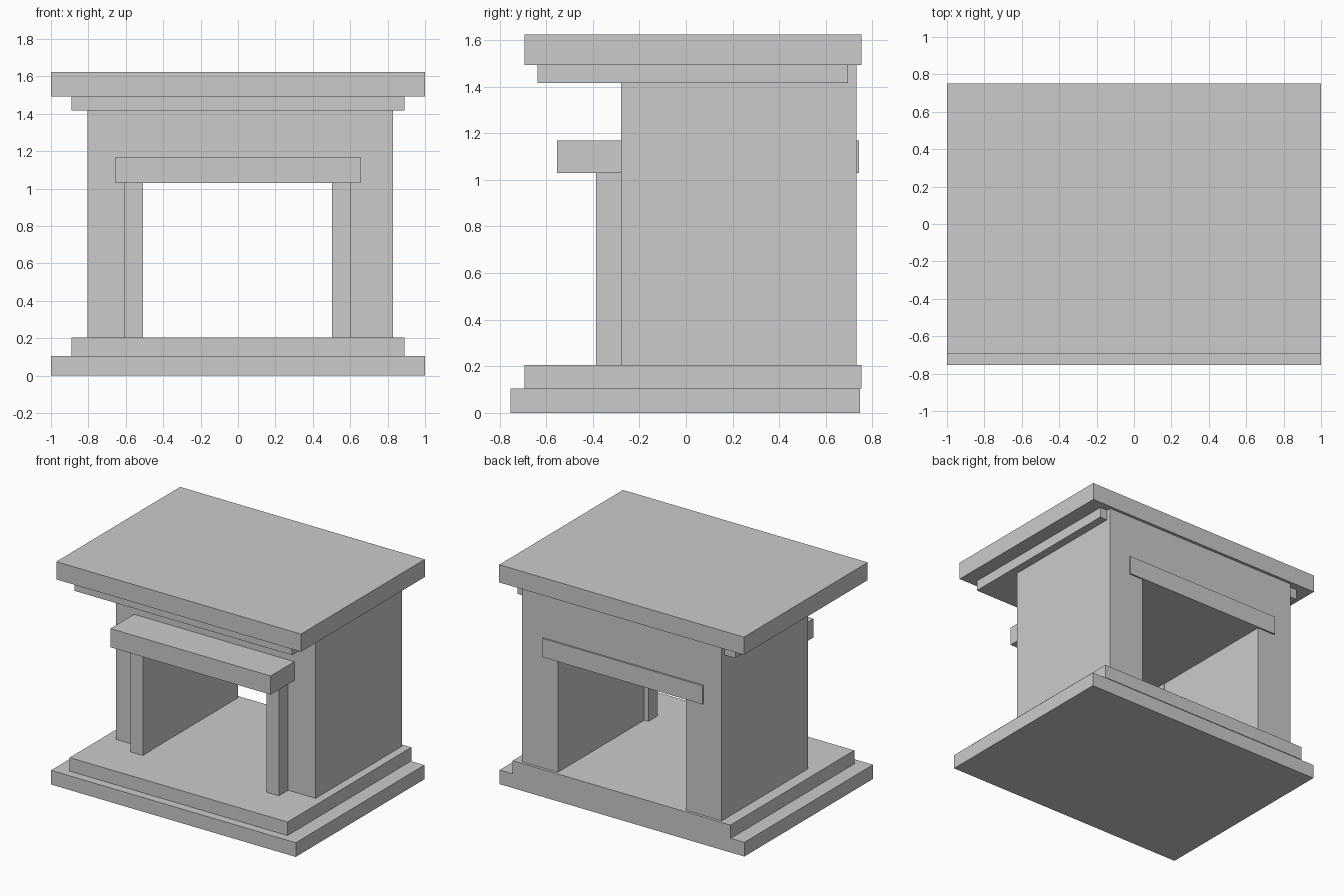
import bpy
import bmesh

if "Cube" in bpy.data.objects:
    bpy.data.objects.remove(bpy.data.objects["Cube"])


def extrude_profile(name, pts, y0, y1):
    """Extrude an outline in the x-z plane from y0 to y1."""
    bm = bmesh.new()
    face = bm.faces.new([bm.verts.new((x, y0, z)) for x, z in pts])
    geom = bmesh.ops.extrude_face_region(bm, geom=[face])["geom"]
    moved = [g for g in geom if isinstance(g, bmesh.types.BMVert)]
    bmesh.ops.translate(bm, verts=moved, vec=(0, y1 - y0, 0))
    bmesh.ops.recalc_face_normals(bm, faces=bm.faces)
    mesh = bpy.data.meshes.new(name)
    bm.to_mesh(mesh)
    bm.free()
    obj = bpy.data.objects.new(name, mesh)
    bpy.context.collection.objects.link(obj)
    return obj


def slab(name, x0, x1, y0, y1, z0, z1):
    return extrude_profile(name, [(x0, z0), (x1, z0), (x1, z1), (x0, z1)], y0, y1)


# Stepped hearth
slab("hearth_base", -1, 1, -0.754, 0.747, 0, 0.105)
slab("hearth_step", -0.89, 0.89, -0.693, 0.752, 0.105, 0.205)

# Surround: upside-down U, open front to back, slightly off centre
extrude_profile("surround", [
    (-0.804, 0.205), (-0.511, 0.205), (-0.511, 1.03), (0.536, 1.03),
    (0.536, 0.205), (0.829, 0.205), (0.829, 1.492), (-0.804, 1.492)],
    -0.278, 0.731)

# Front pilasters either side of the opening
for side, x0, x1 in (("left", -0.608, -0.507), ("right", 0.502, 0.605)):
    slab("pilaster_" + side, x0, x1, -0.386, -0.278, 0.205, 1.03)

# Lintel beam, showing at front and back
slab("lintel", -0.655, 0.655, -0.554, 0.743, 1.03, 1.168)

# Mantel moulding and top shelf
slab("mantel_moulding", -0.89, 0.89, -0.638, 0.696, 1.416, 1.492)
slab("mantel_shelf", -1, 1, -0.693, 0.752, 1.492, 1.623)
